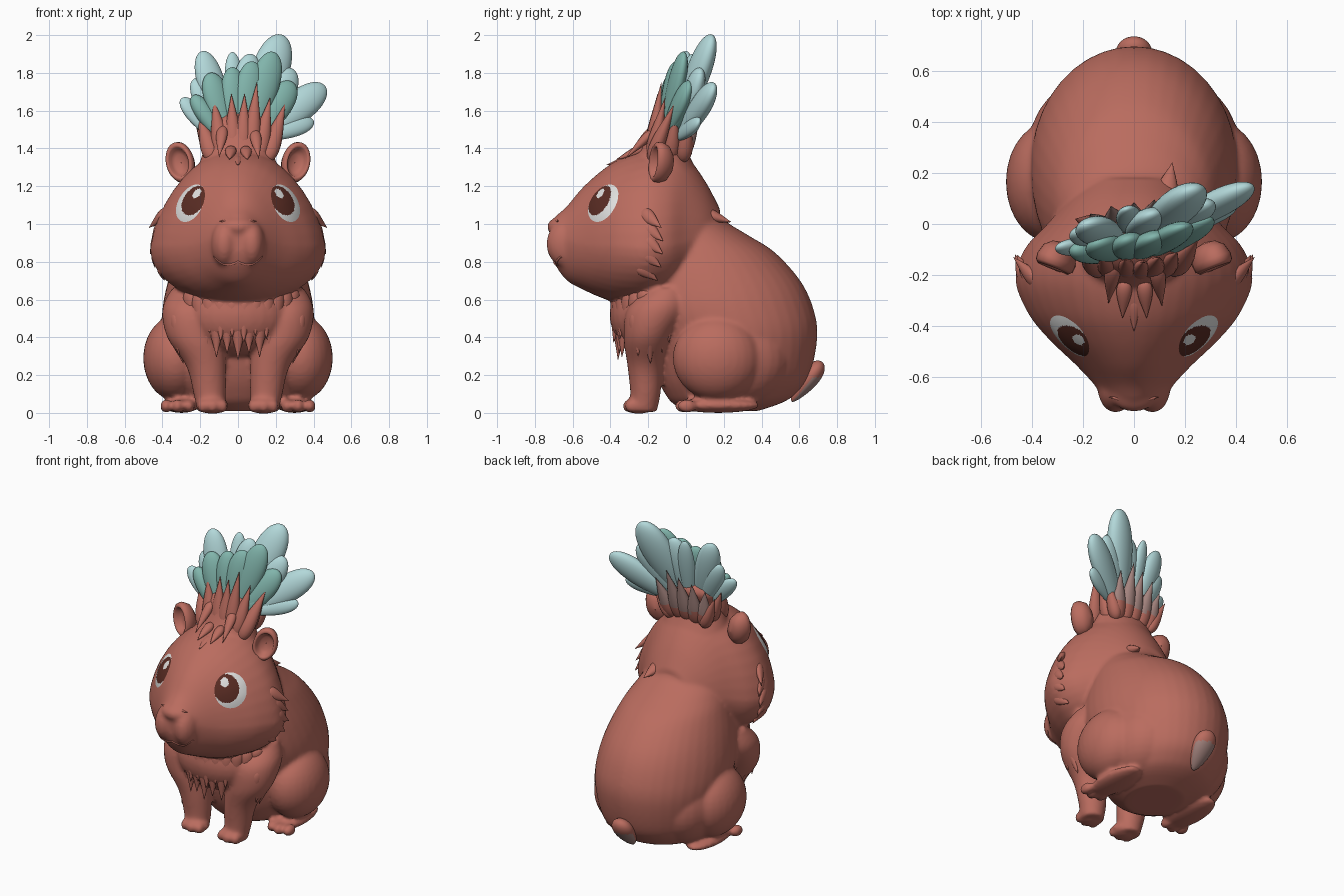
import bpy, bmesh, math
from mathutils import Vector as V

if "Cube" in bpy.data.objects:
    bpy.data.objects.remove(bpy.data.objects["Cube"])


def material(name, rgb):
    m = bpy.data.materials.new(name)
    m.diffuse_color = (*rgb, 1)
    m.use_nodes = True
    m.node_tree.nodes["Principled BSDF"].inputs["Base Color"].default_value = m.diffuse_color
    return m


FUR = material("red brown fur", (0.49, 0.150, 0.114))
DUSTY = material("dusty fur", (0.37, 0.23, 0.21))
LIGHT = material("pale teal", (0.45, 0.69, 0.70))
TEAL = material("deep teal", (0.22, 0.46, 0.41))
WHITE = material("eye white", (0.75, 0.75, 0.74))
IRIS = material("iris brown", (0.10, 0.025, 0.017))


def make(name, bm, *mats):
    me = bpy.data.meshes.new(name)
    bm.to_mesh(me)
    bm.free()
    for m in mats:
        me.materials.append(m)
    for p in me.polygons:
        p.use_smooth = True
    ob = bpy.data.objects.new(name, me)
    bpy.context.collection.objects.link(ob)
    return ob


def spline(table, n=5):
    """Smooth a table of rows with Catmull-Rom interpolation."""
    rows = []
    for i in range(len(table) - 1):
        p = [table[max(i - 1, 0)], table[i], table[i + 1], table[min(i + 2, len(table) - 1)]]
        for k in range(n):
            t = k / n
            rows.append([0.5 * (2 * b + (c - a) * t + (2 * a - 5 * b + 4 * c - d) * t * t
                                + (3 * b - a - 3 * c + d) * t ** 3) for a, b, c, d in zip(*p)])
    return rows + [table[-1]]


def loft(name, table, ring, seg=40):
    """Closed skin through rings; ring(row, angle) gives a point."""
    bm = bmesh.new()
    rings = [[bm.verts.new(ring(r, 2 * math.pi * k / seg)) for k in range(seg)] for r in spline(table)]
    for a, b in zip(rings, rings[1:]):
        for k in range(seg):
            j = (k + 1) % seg
            bm.faces.new((a[k], a[j], b[j], b[k]))
    bm.faces.new(rings[0])
    bm.faces.new(rings[-1])
    bmesh.ops.recalc_face_normals(bm, faces=bm.faces)
    return make(name, bm, FUR)


def ball(name, c, r):
    bm = bmesh.new()
    bmesh.ops.create_uvsphere(bm, u_segments=28, v_segments=18, radius=1)
    for v in bm.verts:
        v.co = V((c[0] + v.co.x * r[0], c[1] + v.co.y * r[1], c[2] + v.co.z * r[2]))
    return make(name, bm, FUR)


def petal(name, base, tip, w, th, mats=(FUR,), face=(0, -1, 0), spike=True, rule=None):
    """Flattened feather (rounded) or tuft (pointed) from base to tip."""
    base, tip = V(base), V(tip)
    d = tip - base
    side = d.cross(V(face)).normalized()
    up = d.cross(side).normalized()
    bm = bmesh.new()
    n = 16 if spike else 32
    bmesh.ops.create_uvsphere(bm, u_segments=n, v_segments=n, radius=1)
    for v in bm.verts:
        x, y, z = v.co
        t = (z + 1) / 2
        k = 1.15 * (1.12 - t) if spike else 0.5 + 0.6 * t
        v.co = base + d * t + side * (x * w * k) + up * (y * th * k)
    bm.normal_update()
    if rule:
        for f in bm.faces:
            f.material_index = int(rule(f.calc_center_median(), f.normal))
    return make(name, bm, *mats)


# --- Body, head and limbs, fused into one skin -------------------------------
def flat_ring(r, a):   # z, front y, back y, half width
    return (r[3] * math.cos(a), (r[1] + r[2]) / 2 + (r[2] - r[1]) / 2 * math.sin(a), r[0])


def head_ring(r, a):   # y, bottom, top, half width, widest height
    s, c = math.sin(a), math.cos(a)
    if s > 0:
        return (r[3] * c * (1 - 0.15 * s), r[0], r[4] + (r[2] - r[4]) * s)
    return (r[3] * c, r[0], r[4] + (r[4] - r[1]) * s)


def limb_ring(r, a):   # z, centre x, centre y, radius x, radius y
    return (r[1] + r[3] * math.cos(a), r[2] + r[4] * math.sin(a), r[0])


parts = [
    loft("body", [(0.01, 0.0, 0.38, 0.17), (0.05, -0.07, 0.5, 0.27), (0.1, -0.11, 0.58, 0.32),
                  (0.2, -0.16, 0.655, 0.365), (0.4, -0.22, 0.695, 0.40), (0.55, -0.3, 0.675, 0.40),
                  (0.7, -0.32, 0.605, 0.37), (0.85, -0.3, 0.47, 0.32), (0.94, -0.28, 0.33, 0.28),
                  (1.02, -0.24, 0.205, 0.24), (1.12, -0.2, 0.135, 0.19), (1.22, -0.15, 0.08, 0.1)], flat_ring),
    loft("head", [(-0.715, 0.85, 1.0, 0.06, 0.93), (-0.69, 0.78, 1.04, 0.11, 0.92),
                  (-0.63, 0.70, 1.095, 0.155, 0.91), (-0.55, 0.655, 1.19, 0.23, 0.89),
                  (-0.45, 0.61, 1.28, 0.335, 0.88), (-0.35, 0.58, 1.345, 0.415, 0.88),
                  (-0.22, 0.575, 1.39, 0.465, 0.87), (-0.1, 0.6, 1.395, 0.43, 0.88),
                  (0.0, 0.66, 1.36, 0.34, 0.9), (0.1, 0.75, 1.23, 0.25, 0.93),
                  (0.18, 0.85, 1.08, 0.15, 0.95)], head_ring),
    loft("crest_stump", [(1.28, -0.3, 0.06, 0.22), (1.38, -0.25, 0.01, 0.185), (1.46, -0.21, -0.01, 0.16),
                         (1.54, -0.18, 0.02, 0.165), (1.59, -0.13, 0.0, 0.12)], flat_ring),
    ball("chest", (0, -0.18, 0.52), (0.30, 0.225, 0.22)),
    ball("nose", (0, -0.635, 0.985), (0.11, 0.1, 0.06)),
]
for s in (-1, 1):
    parts += [
        loft("front_leg", [(0.005, s * 0.145, -0.23, 0.07, 0.075), (0.1, s * 0.15, -0.215, 0.085, 0.08),
                           (0.25, s * 0.17, -0.215, 0.105, 0.095), (0.4, s * 0.225, -0.2, 0.15, 0.13),
                           (0.55, s * 0.25, -0.15, 0.15, 0.16), (0.66, s * 0.25, -0.1, 0.1, 0.1)], limb_ring),
        ball("haunch", (s * 0.33, 0.165, 0.29), (0.172, 0.235, 0.225)),
        ball("hip", (s * 0.21, 0.28, 0.29), (0.205, 0.27, 0.25)),
        ball("hind_foot", (s * 0.30, 0.17, 0.04), (0.095, 0.22, 0.04)),
        ball("front_paw", (s * 0.135, -0.25, 0.04), (0.085, 0.08, 0.045)),
        ball("muzzle_lobe", (s * 0.072, -0.632, 0.895), (0.072, 0.107, 0.125)),
    ]
    for k in (-1, 0, 1):
        parts.append(ball("front_toe", (s * 0.135 + k * 0.052, -0.295 + 0.012 * abs(k), 0.036), (0.028, 0.042, 0.036)))
        parts.append(ball("hind_toe", (s * 0.32 + k * 0.06, -0.01 + 0.015 * abs(k), 0.036), (0.032, 0.05, 0.036)))

bpy.ops.object.select_all(action='DESELECT')
for p in parts:
    p.select_set(True)
body = parts[0]
bpy.context.view_layer.objects.active = body
bpy.ops.object.join()
mod = body.modifiers.new("fuse", 'REMESH')
mod.mode, mod.voxel_size, mod.use_smooth_shade = 'VOXEL', 0.013, True
mod = body.modifiers.new("soften", 'SMOOTH')
mod.factor, mod.iterations = 0.5, 5
for m in list(body.modifiers):
    bpy.ops.object.modifier_apply(modifier=m.name)
for p in body.data.polygons:
    p.use_smooth = True
bpy.context.view_layer.update()


def on_skin(p, n, lift):
    hit, loc, _, _ = body.ray_cast(p + n * 0.3, -n)
    return (loc if hit else p) + n * lift


# --- Face: eyes laid on the skin, ears, nostrils, cheek tufts ----------------
for s in (-1, 1):
    n = V((s * 0.68, -0.73, 0)).normalized()
    u = V((s * 0.73, 0.68, 0)).normalized()
    c = V((s * 0.248, -0.435, 1.11))
    bm = bmesh.new()
    R, S = 24, 64
    rings = []
    for i in range(R + 1):
        r = max(i / R, 0.002)
        rings.append([bm.verts.new(on_skin(c + u * (0.104 * r * math.cos(a)) + V((0, 0, 0.103 * r * math.sin(a))),
                                           n, 0.014 * (1 - r * r) - 0.001))
                      for a in (2 * math.pi * k / S for k in range(S))])
    for i in range(R):
        for k in range(S):
            j = (k + 1) % S
            q = [rings[i][k], rings[i + 1][k], rings[i + 1][j], rings[i][j]]
            f = bm.faces.new(q if s > 0 else q[::-1])
            r, a = (i + 0.5) / R, 2 * math.pi * (k + 0.5) / S
            x, y = r * math.cos(a), r * math.sin(a)
            iris = math.hypot(x + 0.25, y - 0.14) < 0.76
            glint = math.hypot(x + 0.33, y - 0.5) < 0.24
            f.material_index = int(iris and not glint)
    make("eye", bm, WHITE, IRIS)

    # cupped ear, spun from a profile (radius, depth)
    bm = bmesh.new()
    axis = V((s * 0.35, -0.93, 0.1)).normalized()
    eu = V((0, 0, 1)).cross(axis).normalized()
    ev = (axis.cross(eu) + V((s * 0.15, 0, 0))).normalized()
    prof = [(0.002, -0.005), (0.04, -0.003), (0.062, 0.012), (0.07, 0.034), (0.082, 0.042),
            (0.096, 0.03), (0.1, 0.005), (0.085, -0.035), (0.05, -0.06), (0.002, -0.068)]
    loops = [[bm.verts.new(V((s * 0.302, -0.135, 1.325)) + axis * d + eu * (0.78 * r * math.cos(k * math.pi / 16))
                           + ev * (1.1 * r * math.sin(k * math.pi / 16))) for k in range(32)] for r, d in prof]
    for a, b in zip(loops, loops[1:]):
        for k in range(32):
            bm.faces.new((a[k], b[k], b[(k + 1) % 32], a[(k + 1) % 32]))
    bmesh.ops.recalc_face_normals(bm, faces=bm.faces)
    make("ear", bm, FUR)

    nose = on_skin(V((s * 0.07, -0.7, 1.015)), V((0, -1, 0)), -0.003)
    petal("nostril_fold", nose - V((s * 0.03, 0, 0)), nose + V((s * 0.03, 0.01, 0)), 0.012, 0.01)
    for z, y, lift in ((1.0, -0.13, 0.05), (0.93, -0.12, 0.025), (0.86, -0.12, 0.03), (0.79, -0.13, 0.03), (0.72, -0.15, 0.03)):
        out = V((s, 0, 0))
        petal("cheek_tuft", on_skin(V((s * 0.4, y - 0.11, z + 0.07)), out, -0.03),
              on_skin(V((s * 0.4, y, z - 0.02)), out, lift), 0.045, 0.03, face=out)

# smiling lip line
cu = bmesh.new()
path = [on_skin(V((x, -0.7, 0.80 + 0.03 * (abs(x) / 0.13) ** 3 - 0.02 * math.sin(math.pi * min(1, abs(x) / 0.13)))),
                V((0, -1, 0)), 0) for x in (0.13 * k / 12 for k in range(-12, 13))]
tube = [[cu.verts.new(p + V((0, math.cos(k * math.pi / 3), math.sin(k * math.pi / 3))) * 0.006) for k in range(6)] for p in path]
for a, b in zip(tube, tube[1:]):
    for k in range(6):
        cu.faces.new((a[k], a[(k + 1) % 6], b[(k + 1) % 6], b[k]))
bmesh.ops.recalc_face_normals(cu, faces=cu.faces)
make("lip", cu, FUR)

# --- Fur tufts: forehead, nape, chest bib, elbows ----------------------------
up = V((0, 0, 1))
for x, y in ((-0.1, -0.31), (-0.045, -0.37), (0.0, -0.42), (0.05, -0.37), (0.11, -0.32)):
    petal("forehead_tuft", on_skin(V((x * 0.8, y + 0.15, 1.3)), up, -0.03),
          on_skin(V((x, y, 1.3)), up, 0.012), 0.035, 0.028, face=up)
petal("nape_tuft", (0.12, 0.08, 1.06), (0.15, 0.24, 1.01), 0.05, 0.04, face=up)
for row, z0, z1, rad in ((0, 0.62, 0.28, 0.36), (1, 0.66, 0.37, 0.385)):
    for i in range(-5, 6):
        a = (i + 0.5 * row) * 0.17
        out = V((math.sin(a), -math.cos(a), 0))
        tip = out * rad
        base = out * 0.345
        petal("chest_tuft", (base.x, base.y, z0), (tip.x * 0.95, tip.y, z1 + 0.12 * a * a + 0.03 * (i % 2)),
              0.06, 0.05, face=out)
for s in (-1, 1):
    out = V((s, -0.25, 0)).normalized()
    for y, z in ((-0.24, 0.3), (-0.18, 0.26), (-0.12, 0.32), (-0.08, 0.37)):
        petal("elbow_tuft", on_skin(V((s * 0.25, y, z + 0.24)), out, -0.025),
              on_skin(V((s * 0.22, y + 0.01, z)), out, 0.015), 0.05, 0.04, face=out)

# --- Crest: pale feathers, deep teal inner fan, pointed fur ------------------
fan = (0.3, -0.9, 0.3)
for base, tip, w in (((0.04, -0.08, 1.42), (0.235, 0.14, 2.0), 0.12), ((0.06, -0.06, 1.42), (0.46, 0.15, 1.73), 0.1),
                     ((0.1, -0.06, 1.45), (0.40, 0.07, 1.545), 0.06), ((0.06, -0.06, 1.42), (0.29, 0.08, 1.82), 0.1),
                     ((-0.05, -0.08, 1.42), (-0.19, 0.0, 1.915), 0.09), ((0.0, -0.05, 1.42), (-0.03, 0.06, 1.91), 0.06),
                     ((-0.08, -0.09, 1.42), (-0.30, -0.09, 1.665), 0.06), ((-0.06, -0.08, 1.42), (-0.23, -0.03, 1.77), 0.075),
                     ((0.0, -0.06, 1.42), (0.07, 0.04, 1.9), 0.09)):
    petal("crest_feather", base, tip, w, w * 0.6, (LIGHT,), face=fan, spike=False)
for tip, w in (((-0.24, -0.10, 1.68), 0.06), ((-0.15, -0.075, 1.80), 0.085), ((-0.03, -0.06, 1.83), 0.08),
               ((0.08, -0.05, 1.86), 0.09), ((0.19, -0.01, 1.91), 0.095), ((0.29, 0.02, 1.75), 0.09),
               ((0.24, -0.02, 1.62), 0.06)):
    petal("crest_inner_fan", (tip[0] * 0.25, -0.13, 1.42), tip, w, 0.05, (TEAL,), face=fan, spike=False)
for x, y, z in ((-0.21, -0.1, 1.58), (-0.13, -0.13, 1.67), (-0.035, -0.14, 1.69), (0.035, -0.15, 1.69),
                (0.1, -0.13, 1.75), (0.17, -0.11, 1.67), (0.25, -0.06, 1.64)):
    petal("crest_fur_front", (x * 0.6, -0.19, 1.33), (x, y, z), 0.055, 0.045)
for s in (-1, 1):
    for y, z in ((-0.05, 1.58), (0.02, 1.56)):
        petal("crest_fur_side", (s * 0.12, y - 0.04, 1.33), (s * 0.23, y, z), 0.05, 0.045, face=(s, 0, 0))
for x, y, z in ((-0.17, 0.04, 1.6), (-0.09, 0.07, 1.64), (0.0, 0.085, 1.67), (0.08, 0.095, 1.7), (0.17, 0.08, 1.62)):
    petal("crest_fur_back", (x * 0.65, -0.03, 1.33), (x, y, z), 0.06, 0.045, (FUR, DUSTY),
          rule=lambda c, n: c.z > 1.43)

# --- Tail with a dusty underside ---------------------------------------------
petal("tail", (0, 0.56, 0.06), (0, 0.72, 0.27), 0.085, 0.06, (FUR, DUSTY), face=(0, 1, -0.7), spike=False,
      rule=lambda c, n: n.dot(V((0, 0.5, -0.85))) > 0.35 and c.z < 0.19)
